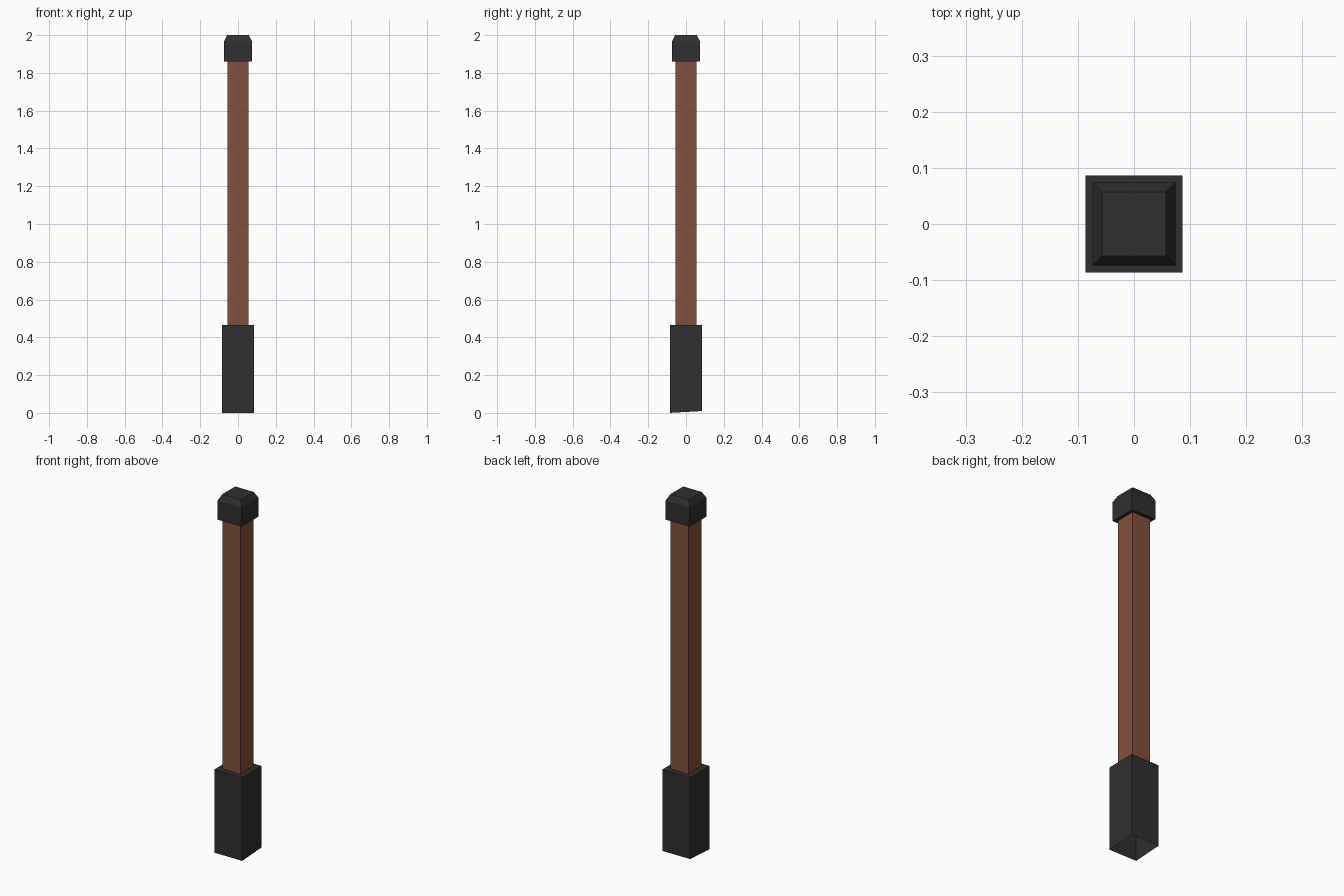
import bpy, bmesh

if "Cube" in bpy.data.objects:
    bpy.data.objects.remove(bpy.data.objects["Cube"])


def material(name, rgb):
    m = bpy.data.materials.new(name)
    m.diffuse_color = (*rgb, 1)
    m.use_nodes = True
    m.node_tree.nodes["Principled BSDF"].inputs["Base Color"].default_value = m.diffuse_color
    return m


dark = material("dark_metal", (0.029, 0.029, 0.029))
brown = material("brown_wood", (0.225, 0.080, 0.045))


def square_loft(name, rings, mat, cap_bottom=True, cap_top=True, slope=0.0):
    """Stack square rings (half_width, z); slope tilts the first ring along y."""
    bm = bmesh.new()
    loops = []
    for i, (h, z) in enumerate(rings):
        loops.append([bm.verts.new((x * h, y * h, z + (slope * (y + 1) / 2 if i == 0 else 0)))
                      for x, y in ((-1, -1), (1, -1), (1, 1), (-1, 1))])
    for a, b in zip(loops, loops[1:]):
        for k in range(4):
            n = (k + 1) % 4
            bm.faces.new((a[k], a[n], b[n], b[k]))
    if cap_bottom:
        bm.faces.new(loops[0][::-1])
    if cap_top:
        bm.faces.new(loops[-1])
    me = bpy.data.meshes.new(name)
    bm.to_mesh(me)
    bm.free()
    me.materials.append(mat)
    ob = bpy.data.objects.new(name, me)
    bpy.context.collection.objects.link(ob)
    return ob


# Hollow base sleeve, open underneath, with a slightly sloped lower rim
square_loft("base_sleeve", [(0.086, 0.0), (0.086, 0.465)], dark, cap_bottom=False, slope=0.01)
# Wooden post between sleeve and cap
square_loft("post", [(0.056, 0.465), (0.056, 1.86)], brown, cap_bottom=False, cap_top=False)
# Chamfered top cap
square_loft("post_cap", [(0.074, 1.86), (0.074, 1.967), (0.057, 2.0)], dark)
